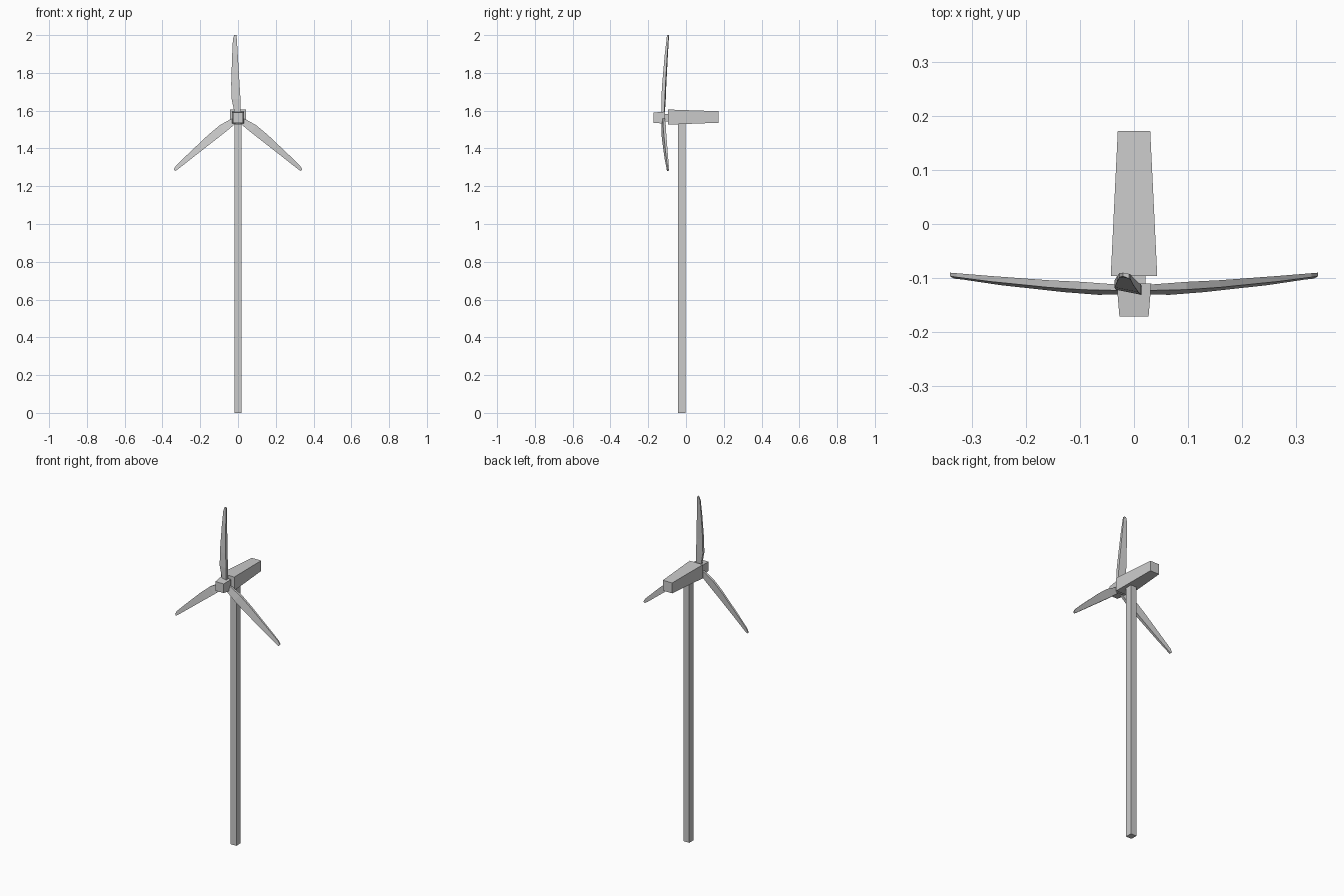
import bpy
from math import radians, sin, cos

if "Cube" in bpy.data.objects:
    bpy.data.objects.remove(bpy.data.objects["Cube"])

HUB_Z = 1.563


def make_mesh(name, rings):
    """Skin a list of four-cornered rings and cap both ends."""
    verts = [p for ring in rings for p in ring]
    n = len(rings)
    faces = [(0, 1, 2, 3), tuple(4 * (n - 1) + k for k in (3, 2, 1, 0))]
    for i in range(n - 1):
        for k in range(4):
            a, b = 4 * i + k, 4 * i + (k + 1) % 4
            faces.append((a, a + 4, b + 4, b))
    mesh = bpy.data.meshes.new(name)
    mesh.from_pydata(verts, [], faces)
    obj = bpy.data.objects.new(name, mesh)
    bpy.context.collection.objects.link(obj)
    # consistent outward normals
    bpy.context.view_layer.objects.active = obj
    obj.select_set(True)
    bpy.ops.object.mode_set(mode='EDIT')
    bpy.ops.mesh.select_all(action='SELECT')
    bpy.ops.mesh.normals_make_consistent(inside=False)
    bpy.ops.object.mode_set(mode='OBJECT')
    obj.select_set(False)
    return obj


def tapered_box(name, sections):
    """Box along y from sections (y, half width, bottom z, top z)."""
    return make_mesh(name, [[(-w, y, lo), (w, y, lo), (w, y, hi), (-w, y, hi)]
                            for y, w, lo, hi in sections])


# Tower
bpy.ops.mesh.primitive_cube_add(size=1, location=(0, -0.023, 0.765))
tower = bpy.context.object
tower.name = "tower"
tower.scale = (0.038, 0.04, 1.53)
tower.select_set(False)

# Nacelle, shaft and hub
tapered_box("nacelle", [(-0.096, 0.043, 1.526, 1.606), (0.172, 0.03, 1.536, 1.597)])
tapered_box("shaft", [(-0.112, 0.021, HUB_Z - 0.02, HUB_Z + 0.02),
                      (-0.094, 0.021, HUB_Z - 0.02, HUB_Z + 0.02)])
tapered_box("hub", [(-0.171, 0.027, HUB_Z - 0.027, HUB_Z + 0.027),
                    (-0.11, 0.032, HUB_Z - 0.032, HUB_Z + 0.032)])

# Blade sections: radius, left x, right x, front y, back y
BLADE = [
    (0.025, -0.018, 0.015, -0.130, -0.112),
    (0.100, -0.034, 0.013, -0.131, -0.107),
    (0.180, -0.036, 0.008, -0.126, -0.104),
    (0.330, -0.031, -0.001, -0.113, -0.096),
    (0.415, -0.027, -0.006, -0.103, -0.091),
    (0.437, -0.020, -0.009, -0.101, -0.090),
]


def blade(name, angle, mirror=1):
    c, s = cos(angle), sin(angle)

    def place(x, y, r):
        return (mirror * (x * c + r * s), y, HUB_Z - x * s + r * c)

    rings = []
    for r, xl, xr, yf, yb in BLADE:
        t = (yb - yf) * 0.4          # thinner bulging edge
        rings.append([place(xl, yf + t, r), place(xr, yf, r),
                      place(xr, yb - t * 0.5, r), place(xl, yb, r)])
    make_mesh(name, rings)


# Three blades; the lower pair mirror each other
blade("top_blade", 0)
blade("right_blade", radians(131.5))
blade("left_blade", radians(131.5), -1)
